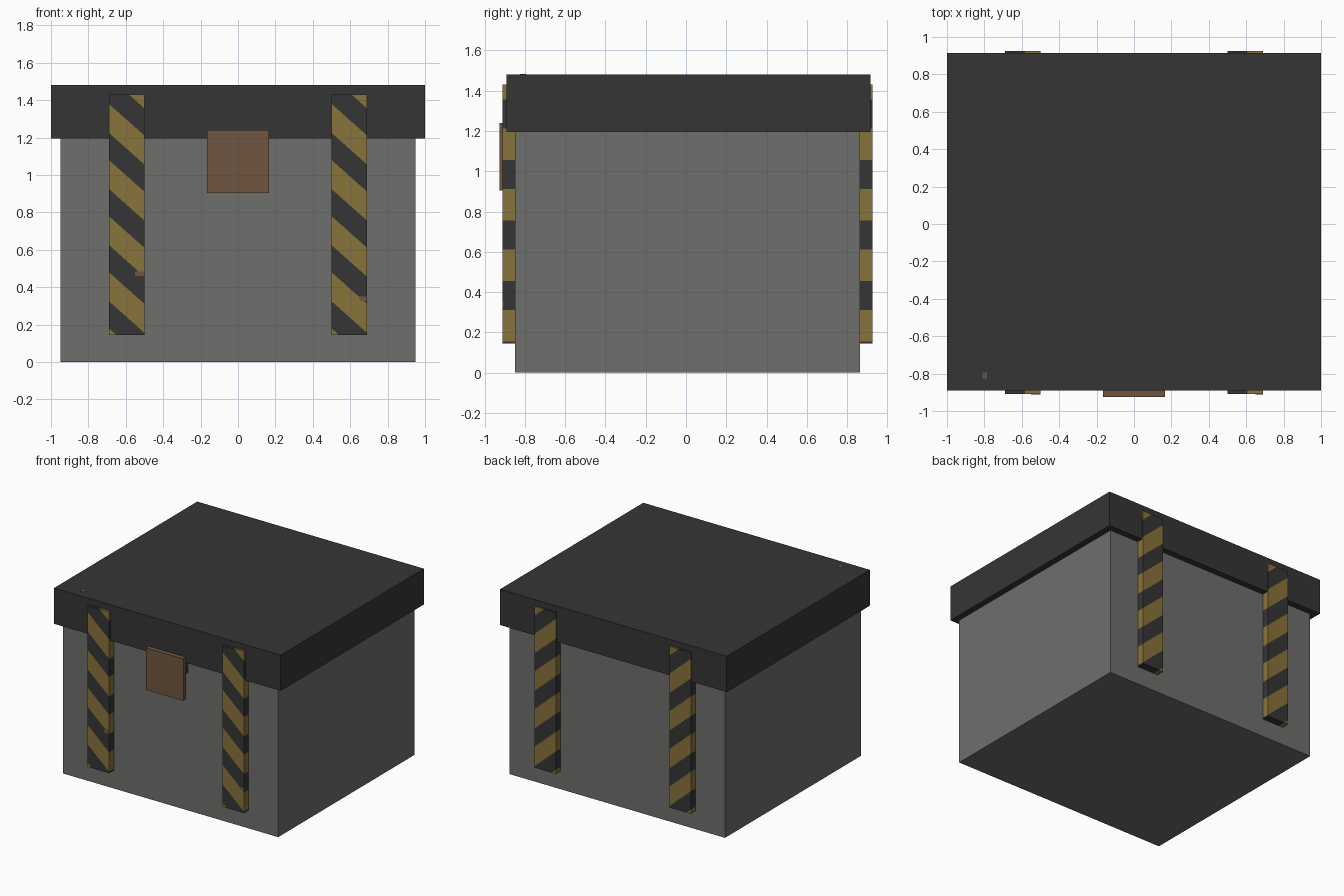
import bpy, bmesh
from mathutils import Vector

if "Cube" in bpy.data.objects:
    bpy.data.objects.remove(bpy.data.objects["Cube"])


def material(name, rgb):
    m = bpy.data.materials.new(name)
    m.diffuse_color = (*rgb, 1)
    m.use_nodes = True
    m.node_tree.nodes["Principled BSDF"].inputs["Base Color"].default_value = m.diffuse_color
    return m


GREY = material("grey metal", (0.158, 0.158, 0.152))
DARK = material("dark metal", (0.036, 0.036, 0.036))
YELLOW = material("warning yellow", (0.25, 0.172, 0.043))
RUST = material("rust brown", (0.162, 0.093, 0.052))


def box_mesh(lo, hi):
    bm = bmesh.new()
    bmesh.ops.create_cube(bm, size=1)
    for v in bm.verts:
        v.co = Vector([(a + b) / 2 + c * (b - a) for a, b, c in zip(lo, hi, v.co)])
    return bm


def finish(name, bm, mats):
    me = bpy.data.meshes.new(name)
    bm.to_mesh(me)
    bm.free()
    for m in mats:
        me.materials.append(m)
    ob = bpy.data.objects.new(name, me)
    bpy.context.collection.objects.link(ob)
    return ob


def box(name, lo, hi, mat):
    return finish(name, box_mesh(lo, hi), [mat])


# Crate body and overhanging lid
box("body", (-0.95, -0.85, 0), (0.95, 0.865, 1.195), GREY)
box("lid", (-1, -0.89, 1.195), (1, 0.915, 1.48), DARK)

# Latch plate with the dark hinge block behind it
box("latch_plate", (-0.165, -0.925, 0.905), (0.165, -0.888, 1.24), RUST)
box("latch_hinge", (-0.155, -0.889, 1.1), (0.155, -0.849, 1.2), DARK)

# Hazard straps: boxes sliced along diagonal stripe edges
SLOPE, PERIOD, BAND, START = 0.89, 0.3, 0.155, 1.38


def strap(name, x0, y0, y1):
    bm = box_mesh((x0, y0, 0.145), (x0 + 0.19, y1, 1.43))
    normal = Vector((SLOPE, 0, 1)).normalized()
    for k in range(-1, 6):
        for edge in (0, BAND):
            point = Vector((x0, 0, START - k * PERIOD - edge))
            bmesh.ops.bisect_plane(bm, geom=bm.verts[:] + bm.edges[:] + bm.faces[:],
                                   plane_co=point, plane_no=normal)
    for f in bm.faces:
        c = f.calc_center_median()
        drop = START - (c.z + SLOPE * (c.x - x0))
        f.material_index = 1 if drop % PERIOD < BAND else 0
    finish(name, bm, [DARK, YELLOW])


for side, x0 in (("left", -0.69), ("right", 0.5)):
    strap("front_strap_" + side, x0, -0.91, -0.845)
    strap("back_strap_" + side, x0, 0.86, 0.925)

# Small rust chips
box("rust_chip_lid", (-0.81, -0.825, 1.476), (-0.785, -0.795, 1.482), RUST)
box("rust_chip_strap_left", (-0.55, -0.912, 0.46), (-0.499, -0.905, 0.485), RUST)
box("rust_chip_strap_right", (0.65, -0.912, 0.325), (0.691, -0.905, 0.35), RUST)
